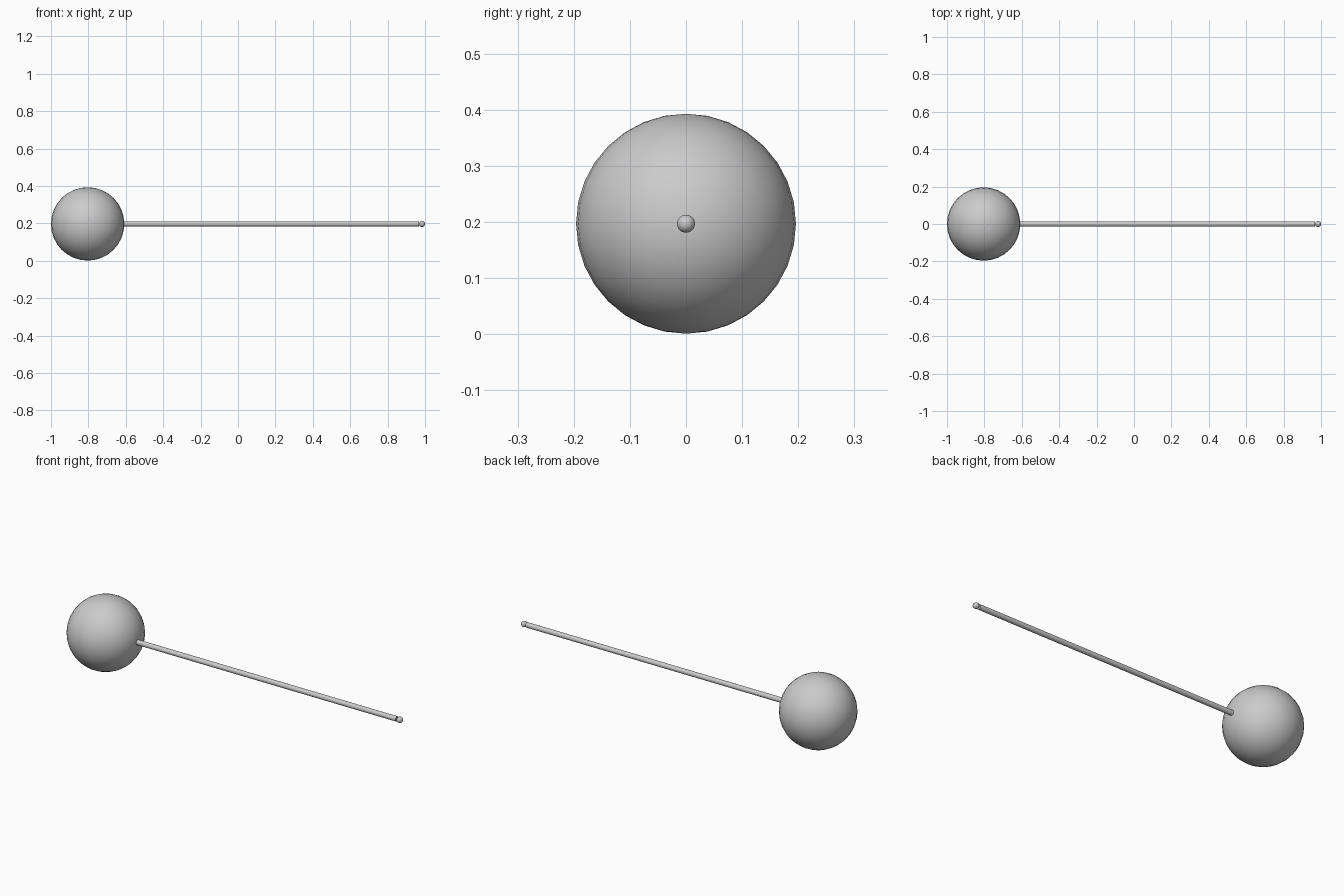
import bpy, math

if "Cube" in bpy.data.objects:
    bpy.data.objects.remove(bpy.data.objects["Cube"])

Z = 0.197  # height of the common axis


def smooth(ob, name):
    ob.name = name
    bpy.ops.object.shade_smooth_by_angle(angle=math.radians(35))


def ball(name, x, radius):
    bpy.ops.mesh.primitive_uv_sphere_add(segments=32, ring_count=16, radius=radius, location=(x, 0, Z))
    smooth(bpy.context.object, name)


def rod(name, x0, x1, radius):
    bpy.ops.mesh.primitive_cylinder_add(vertices=32, radius=radius, depth=x1 - x0,
                                        location=((x0 + x1) / 2, 0, Z),
                                        rotation=(0, math.pi / 2, 0))
    smooth(bpy.context.object, name)


# Large ball, shaft touching its surface, small ball touching the far end
ball("large_ball", -0.804, 0.196)
rod("shaft", -0.61, 0.967, 0.0138)
ball("tip_ball", 0.984, 0.016)
